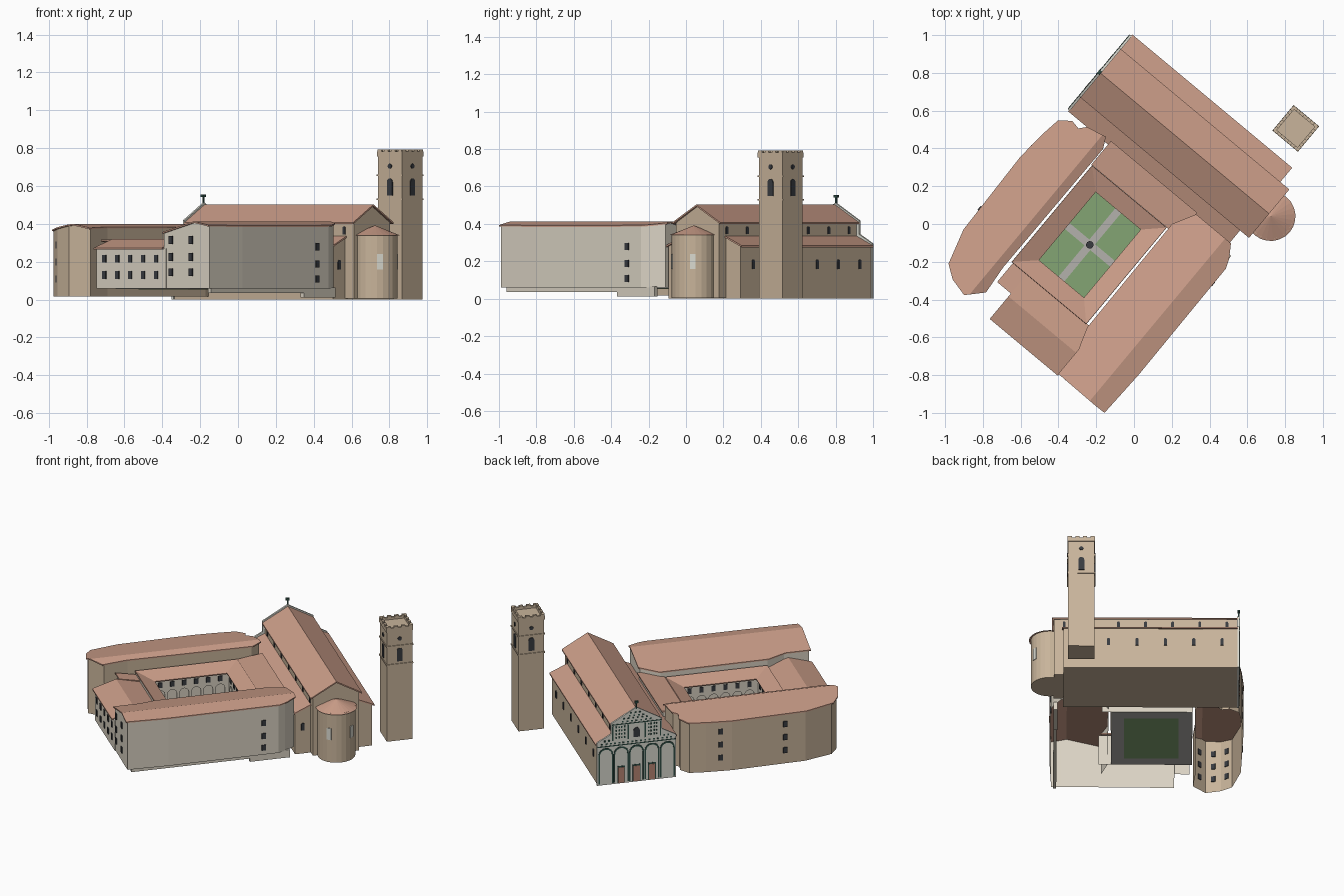
import bpy, bmesh, math
from mathutils import Matrix, Vector

cube = bpy.data.objects.get("Cube")
if cube:
    bpy.data.objects.remove(cube)

# The whole site is laid out on a grid (u, v) turned against the world axes
SITE = Matrix.Rotation(math.radians(-39.8), 4, 'Z')


def material(name, *srgb):
    m = bpy.data.materials.new(name)
    m.use_nodes = True
    col = [c ** 2.2 for c in srgb] + [1]
    m.diffuse_color = col
    m.node_tree.nodes["Principled BSDF"].inputs["Base Color"].default_value = col
    return m


STONE = material("warm stone", .78, .70, .60)
PLASTER = material("pale plaster", .85, .82, .76)
ROOF = material("terracotta", .79, .61, .53)
LAWN = material("lawn green", .51, .64, .45)
PATH = material("path grey", .70, .69, .67)
GLASS = material("dark opening", .23, .24, .26)
GREEN = material("green marble", .20, .31, .28)
MARBLE = material("white marble", .85, .85, .81)
DOOR = material("door red", .72, .52, .45)


def finish(name, bm, mat, shell=False):
    """Turn a bmesh into an object; a shell keeps only its upright walls."""
    bmesh.ops.recalc_face_normals(bm, faces=bm.faces)
    if shell:
        bm.normal_update()
        flat = [f for f in bm.faces if abs(f.normal.z) > .3]
        bmesh.ops.delete(bm, geom=flat, context='FACES')
    bm.transform(SITE)
    me = bpy.data.meshes.new(name)
    bm.to_mesh(me)
    bm.free()
    me.materials.append(mat)
    ob = bpy.data.objects.new(name, me)
    bpy.context.collection.objects.link(ob)
    return ob


def frame(origin, n):
    """Drawing plane at origin: horizontal, up, then outward along n."""
    n = Vector(n).normalized()
    t = Vector((0, 0, 1)).cross(n)
    m = Matrix((t, (0, 0, 1), n)).transposed().to_4x4()
    return Matrix.Translation(origin) @ m


def extrude(bm, pts, m, depth):
    lo = [bm.verts.new(m @ Vector((a, b, 0))) for a, b in pts]
    hi = [bm.verts.new(m @ Vector((a, b, depth))) for a, b in pts]
    bm.faces.new(lo)
    bm.faces.new(hi)
    for i in range(len(pts)):
        j = (i + 1) % len(pts)
        bm.faces.new((lo[i], lo[j], hi[j], hi[i]))


def prism(name, pts, z0, z1, mat, shell=False):
    bm = bmesh.new()
    extrude(bm, pts, Matrix.Translation((0, 0, z0)), z1 - z0)
    return finish(name, bm, mat, shell)


def rect(u0, u1, v0, v1):
    return [(u0, v0), (u1, v0), (u1, v1), (u0, v1)]


def circle(r, n, cu=0, cv=0):
    return [(cu + r * math.cos(math.tau * k / n), cv + r * math.sin(math.tau * k / n)) for k in range(n)]


def section(name, pts, u0, u1, mat, shell=False):
    """Profile in (v, z) drawn out along u."""
    bm = bmesh.new()
    extrude(bm, pts, frame((u0, 0, 0), (1, 0, 0)), u1 - u0)
    return finish(name, bm, mat, shell)


def slab(name, pts, u0, u1, mat, t=.009):
    return section(name, pts + [(a, b - t) for a, b in reversed(pts)], u0, u1, mat)


def arch(w, h):
    """Round-topped opening standing on its sill."""
    r = w / 2
    top = [(r * math.cos(k * math.pi / 8), h - r + r * math.sin(k * math.pi / 8)) for k in range(9)]
    return [(-r, 0), (r, 0)] + top


def block(w, h):
    return rect(-w / 2, w / 2, 0, h)


def plates(name, places, n, outline, mat, depth=.005):
    bm = bmesh.new()
    for p in places:
        extrude(bm, outline, frame(p, n), depth)
    return finish(name, bm, mat)


def fold(bm, u):
    bmesh.ops.bisect_plane(bm, geom=bm.verts[:] + bm.edges[:] + bm.faces[:],
                           plane_co=(u, 0, 0), plane_no=(1, 0, 0))


def wing(name, outline, z0, height, ridge, mat):
    """Hollow walls below a roof sheet that folds along u = ridge."""
    c = Vector([sum(p[i] for p in outline) / len(outline) for i in (0, 1)])
    wall = [c + (Vector(p) - c) * .98 for p in outline]
    bm = bmesh.new()
    extrude(bm, [tuple(p) for p in wall], Matrix.Translation((0, 0, z0)), .3)
    fold(bm, ridge)
    for v in bm.verts:
        if v.co.z > z0 + .1:
            v.co.z = height(v.co.x) - .006
    finish(name + "_walls", bm, mat, True)
    bm = bmesh.new()
    extrude(bm, outline, Matrix.Identity(4), -.008)
    fold(bm, ridge)
    for v in bm.verts:
        v.co.z += height(v.co.x)
    finish(name + "_roof", bm, ROOF)
    return wall


# Church: nave, aisles and their roofs
MID = .5
section("nave_walls", [(.35, .005), (.65, .005), (.65, .405), (MID, .493), (.35, .405)], -.645, .505, STONE)
section("aisle_walls", [(.25, 0), (.75, 0), (.75, .28), (.65, .325), (.35, .325), (.25, .28)], -.645, .445, STONE)
slab("nave_roof", [(.333, .408), (MID, .503), (.667, .408)], -.65, .515, ROOF)
for s, side in ((-1, "cloister_side"), (1, "outer_side")):
    slab("aisle_roof_" + side, [(MID + s * .15, .335), (MID + s * .265, .284)], -.65, .453, ROOF)
    plates("clerestory_windows_" + side, [(-.58 + .17 * i, MID + s * .15, .345) for i in range(7)],
           (0, s, 0), arch(.018, .042), GLASS)
    plates("aisle_windows_" + side, [(-.55 + .178 * i, MID + s * .25, .16) for i in range(6)],
           (0, s, 0), arch(.02, .05), GLASS)
plates("aisle_end_window", [(.445, .3, .16)], (1, 0, 0), arch(.022, .05), GLASS)

# Apse with conical roof and pale windows
APSE = Vector((.53, .495, 0))
prism("apse_wall", circle(.119, 24, APSE.x, APSE.y), .005, .345, STONE)
bm = bmesh.new()
bmesh.ops.create_cone(bm, cap_ends=True, segments=24, radius1=.131, radius2=0, depth=.052,
                      matrix=Matrix.Translation(APSE + Vector((0, 0, .366))))
finish("apse_roof", bm, ROOF)
for s in (-1, 1):
    d = Vector((math.cos(.66), s * math.sin(.66), 0))
    plates("apse_window", [APSE + d * .117 + Vector((0, 0, .16))], d, block(.03, .08), MARBLE)

# Marble front of the church
half = [(.257, 0), (.257, .295), (.166, .345), (.166, .418)]
front = [(MID + a, b) for a, b in half] + [(MID, .513)] + [(MID - a, b) for a, b in reversed(half)]
section("front_wall", front, -.658, -.645, MARBLE)
WEST, FU = (-1, 0, 0), -.658
bays = [MID + .1 * i for i in range(-2, 3)]
outer, inner = arch(.097, .245), arch(.079, .234)
arch_ring = outer[1:] + [outer[0], inner[0]] + inner[:1:-1] + [inner[1]]
plates("front_arcade", [(FU, v, .01) for v in bays], WEST, arch_ring, GREEN, .003)
plates("front_door_frames", [(FU, v, .005) for v in bays[1:4]], WEST, block(.05, .115), GREEN, .002)
plates("front_doors", [(FU, v, .005) for v in bays[1:4]], WEST, block(.04, .105), DOOR, .004)
plates("front_cornice", [(FU, MID, .262)], WEST, block(.51, .006), GREEN, .003)
plates("front_studs", [(FU, MID + .028 * i, .278) for i in range(-8, 9)], WEST, block(.012, .009), GREEN, .003)
plates("front_pilasters", [(FU, MID + v, .3) for v in (-.155, -.055, .055, .155)], WEST, block(.008, .1), GREEN, .003)
plates("front_window", [(FU, MID, .31)], WEST, arch(.04, .065), GLASS)
plates("front_upper_inlay", [(FU, MID + s * (.078 + .018 * i), .312 + .024 * r)
                             for s in (-1, 1) for i in range(4) for r in range(4)],
       WEST, block(.009, .011), GREEN, .003)
plates("gable_cornice", [(FU, MID, .405)], WEST, block(.32, .006), GREEN, .003)
plates("gable_inlay", [(FU, MID + .03 * (i - (6 - r * 1.5) / 2), .42 + .018 * r)
                       for r in range(4) for i in range(7 - int(r * 1.5))],
       WEST, block(.011, .009), GREEN, .003)
plates("shoulder_inlay", [(FU, MID + s * v, .295) for s in (-1, 1) for v in (.18, .205)],
       WEST, block(.011, .012), GREEN, .003)
prism("finial_post", rect(-.659, -.651, .496, .504), .5, .548, GREEN)
prism("finial_bird", rect(-.663, -.647, .488, .512), .542, .555, GREEN)

# Bell tower with string courses, battlements and openings
TU, TV, TH = .334, .937, .083


def square(h):
    return rect(TU - h, TU + h, TV - h, TV + h)


prism("tower_shaft", square(TH), 0, .768, STONE)
for z in (.525, .652):
    prism("tower_string_course", square(TH + .005), z, z + .008, STONE)
for k in range(4):
    n = Vector((math.cos(k * math.pi / 2), math.sin(k * math.pi / 2), 0))
    t = Vector((0, 0, 1)).cross(n)
    at = Vector((TU, TV, 0)) + n * TH
    base = at - n * .012 + Vector((0, 0, .755))
    plates("tower_bell_opening", [at + Vector((0, 0, .55))], n, arch(.037, .09), GLASS)
    plates("tower_oculus", [at + Vector((0, 0, .705))], n, circle(.013, 12), GLASS)
    plates("tower_parapet", [base], n, block(2 * TH + .008, .028), STONE, .016)
    plates("tower_merlons", [base + t * w for w in (-.07, -.024, .024, .07)], n, block(.026, .038), STONE, .016)

# West and east wings with their shallow folded roofs
west = wing("west_wing",
            [(-.62, -.79), (-.55, -.84), (-.45, -.865), (-.37, -.78), (-.385, -.62), (-.38, .2), (-.41, .26),
             (-.52, .235), (-.55, .2), (-.6, .21), (-.66, .165), (-.676, .06), (-.69, -.11), (-.675, -.6)],
            .016, lambda u: .4 - (.16 * (-.43 - u) if u < -.43 else .35 * (u + .43)), -.43, STONE)
wing("east_wing", [(.2, -.866), (.46, -.87), (.52, -.868), (.53, -.6), (.525, .13), (.505, .18), (.46, .25),
                   (.22, .25), (.155, .13), (.16, -.58), (.2, -.7)],
     .06, lambda u: .414 - (.26 * (.42 - u) if u < .42 else .2 * (u - .42)), .42, PLASTER)
prism("east_wing_skirt", rect(.485, .505, -.83, .1), .035, .065, PLASTER)
prism("east_wing_base", rect(.48, .504, -.06, .2), .012, .065, PLASTER)
plates("west_wing_windows", [(-.676, v, z) for v in (-.04, -.46) for z in (.09, .18, .27)],
       WEST, block(.026, .038), GLASS, .009)
plates("east_wing_windows", [(.519, .025, z) for z in (.09, .17, .26)], (1, 0, 0), block(.026, .038), GLASS, .009)
# Openings on the inside of the rounded west end
for a, b in zip(west[:3], west[1:4]):
    edge = b - a
    mid = (a + b) / 2
    plates("west_end_inner_windows", [(mid.x, mid.y, z) for z in (.09, .18, .27)],
           (-edge.y, edge.x, 0), block(.026, .038), GLASS)

# South range, two storeys, with a short link to the west wing
SOUTH = (0, -1, 0)
section("south_range_walls", [(-.86, .058), (-.57, .058), (-.57, .27), (-.72, .31), (-.86, .268)],
        -.255, .22, PLASTER, True)
slab("south_range_roof", [(-.875, .273), (-.72, .32), (-.565, .282)], -.265, .205, ROOF)
slab("south_link_roof", [(-.7, .318), (-.565, .29)], -.36, -.264, ROOF)
prism("south_link_walls", rect(-.35, -.255, -.69, -.57), .058, .285, PLASTER, True)
plates("south_windows", [(-.2 + .089 * i, -.861, z) for i in range(5) for z in (.11, .195)],
       SOUTH, block(.024, .04), GLASS)
plates("south_tall_windows", [(u, -.861, z) for u in (.258, .395) for z in (.125, .205, .295)],
       SOUTH, block(.024, .04), GLASS, .006)

# North range leaning on the church
section("north_range_walls", [(.095, .055), (.25, .055), (.25, .315), (.095, .295)], -.37, .2, PLASTER, True)
slab("north_range_roof", [(.097, .308), (.26, .33)], -.375, .22, ROOF)

# Cloister: raised paving, lawn with crossing paths, and well
U0, U1, V0, V1 = -.264, .046, -.469, .0
CU, CV, G, FLOOR = (U0 + U1) / 2, (V0 + V1) / 2, .016, .065
prism("cloister_paving", rect(-.366, .142, -.566, .093), FLOOR - .01, FLOOR, PATH)
prism("lawn", rect(U0 - G, U1 + G, V0 - G, V1 + G), FLOOR - .012, FLOOR + .003, LAWN)
prism("long_path", rect(CU - .02, CU + .02, V0, V1), FLOOR, FLOOR + .006, PATH)
prism("cross_path", rect(U0, U1, CV - .02, CV + .02), FLOOR, FLOOR + .0055, PATH)
prism("well", circle(.02, 12, CU, CV), FLOOR, FLOOR + .045, GLASS)


def arcade(name, u, v, n, count, length):
    """Gallery wall pierced by a row of arches, with windows above."""
    origin = Vector((u, v, FLOOR))
    spots = [.078 * (i - (count - 1) / 2) for i in range(count)]
    outline = [(-length / 2, 0)]
    for c in spots:
        opening = arch(.062, .13)
        outline += [(c + a, b) for a, b in [opening[0]] + opening[:1:-1] + [opening[1]]]
    outline += [(length / 2, 0), (length / 2, .205), (-length / 2, .205)]
    plates(name + "_arcade", [origin], n, outline, PLASTER, -.012)
    t = Vector((0, 0, 1)).cross(Vector(n))
    up = Vector((0, 0, .152))
    plates(name + "_windows", [origin + t * c + up for c in spots], n, block(.026, .036), GLASS)


arcade("west_gallery", U0 - G, CV, (1, 0, 0), 6, V1 - V0 + 2 * G)
arcade("east_gallery", U1 + G, CV, (-1, 0, 0), 6, V1 - V0 + 2 * G)
arcade("south_gallery", CU, V0 - G, (0, 1, 0), 4, U1 - U0 + 2 * G)
arcade("north_gallery", CU, V1 + G, (0, -1, 0), 4, U1 - U0 + 2 * G)
prism("gallery_back_walls", rect(-.366, .142, -.566, .093), FLOOR - .01, .3, PLASTER, True)
plates("gallery_doors", [(u, -.566, FLOOR) for u in (-.18, -.1)], (0, 1, 0), block(.036, .09), DOOR)

# Cloister roof sloping inward
bm = bmesh.new()
rim = [bm.verts.new((u, v, .312)) for u, v in rect(-.368, .144, -.568, .095)]
eave = [bm.verts.new((u, v, .273)) for u, v in rect(U0, U1, V0, V1)]
for i in range(4):
    j = (i + 1) % 4
    bm.faces.new((rim[i], rim[j], eave[j], eave[i]))
finish("cloister_roof", bm, ROOF).modifiers.new("thickness", 'SOLIDIFY').thickness = .008
